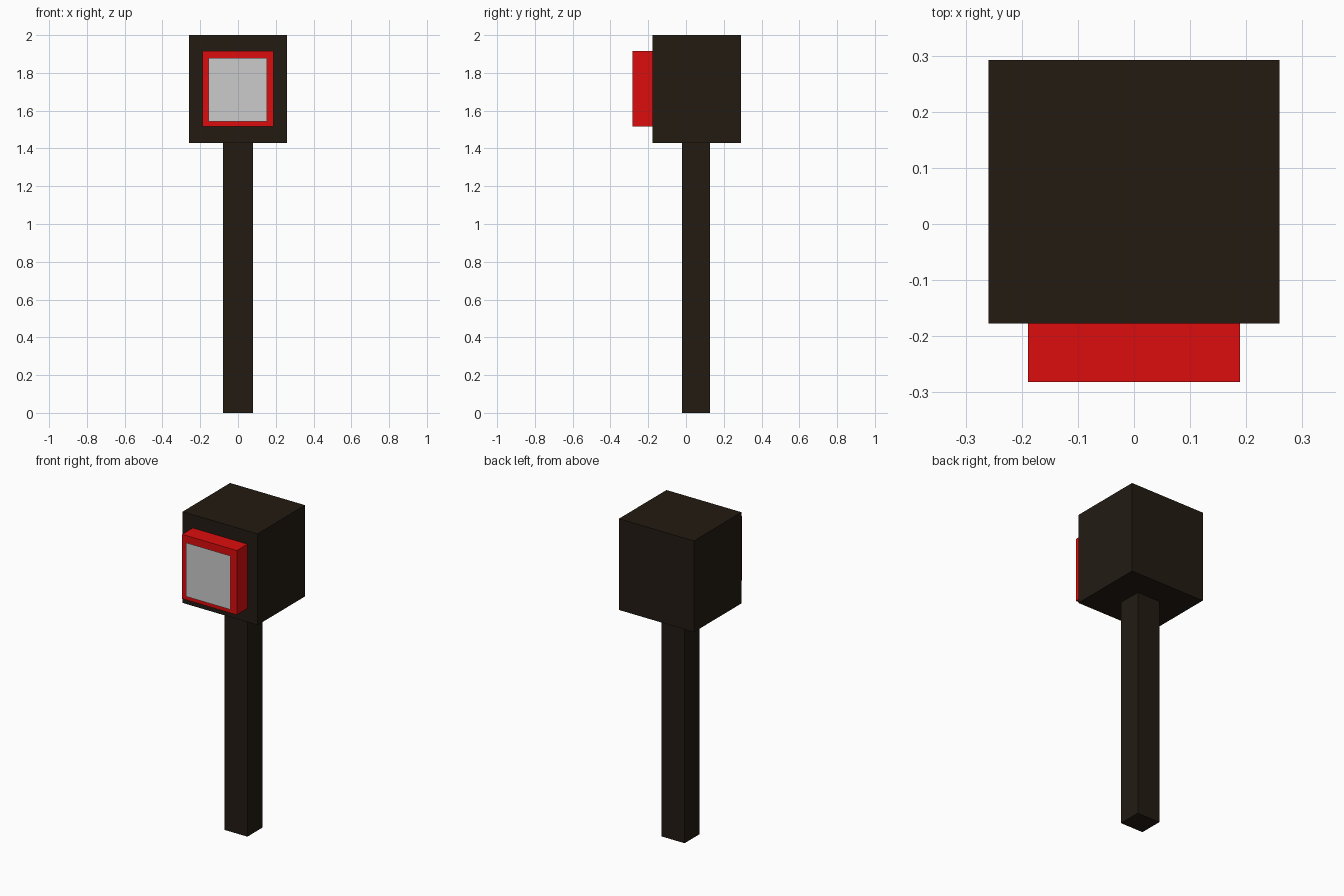
import bpy
import bmesh

if "Cube" in bpy.data.objects:
    bpy.data.objects.remove(bpy.data.objects["Cube"])


def material(name, rgb):
    mat = bpy.data.materials.new(name)
    mat.diffuse_color = (*rgb, 1.0)
    mat.use_nodes = True
    mat.node_tree.nodes["Principled BSDF"].inputs["Base Color"].default_value = mat.diffuse_color
    return mat


def add_object(name, bm, mat=None):
    mesh = bpy.data.meshes.new(name)
    bm.to_mesh(mesh)
    bm.free()
    obj = bpy.data.objects.new(name, mesh)
    bpy.context.collection.objects.link(obj)
    if mat:
        mesh.materials.append(mat)
    return obj


def box(name, half_width, y, z, mat):
    """Box centred on x = 0, spanning the y and z ranges."""
    bm = bmesh.new()
    bmesh.ops.create_cube(bm, size=1)
    bmesh.ops.scale(bm, vec=(2 * half_width, y[1] - y[0], z[1] - z[0]), verts=bm.verts)
    bmesh.ops.translate(bm, vec=(0, sum(y) / 2, sum(z) / 2), verts=bm.verts)
    return add_object(name, bm, mat)


dark = material("dark_brown", (0.016, 0.011, 0.006))
red = material("red", (0.72, 0.004, 0.004))

# Post, head block and raised red frame
box("post", 0.079, (-0.02, 0.127), (0.0, 1.43), dark)
box("head", 0.259, (-0.177, 0.292), (1.43, 2.0), dark)
box("lamp_frame", 0.189, (-0.282, -0.177), (1.515, 1.917), red)

# Thin grey panel floating just ahead of the red frame
bm = bmesh.new()
corners = [(-0.155, 1.542), (0.153, 1.542), (0.153, 1.878), (-0.155, 1.878)]
bm.faces.new([bm.verts.new((x, -0.292, z)) for x, z in corners])
add_object("lamp_panel", bm)
